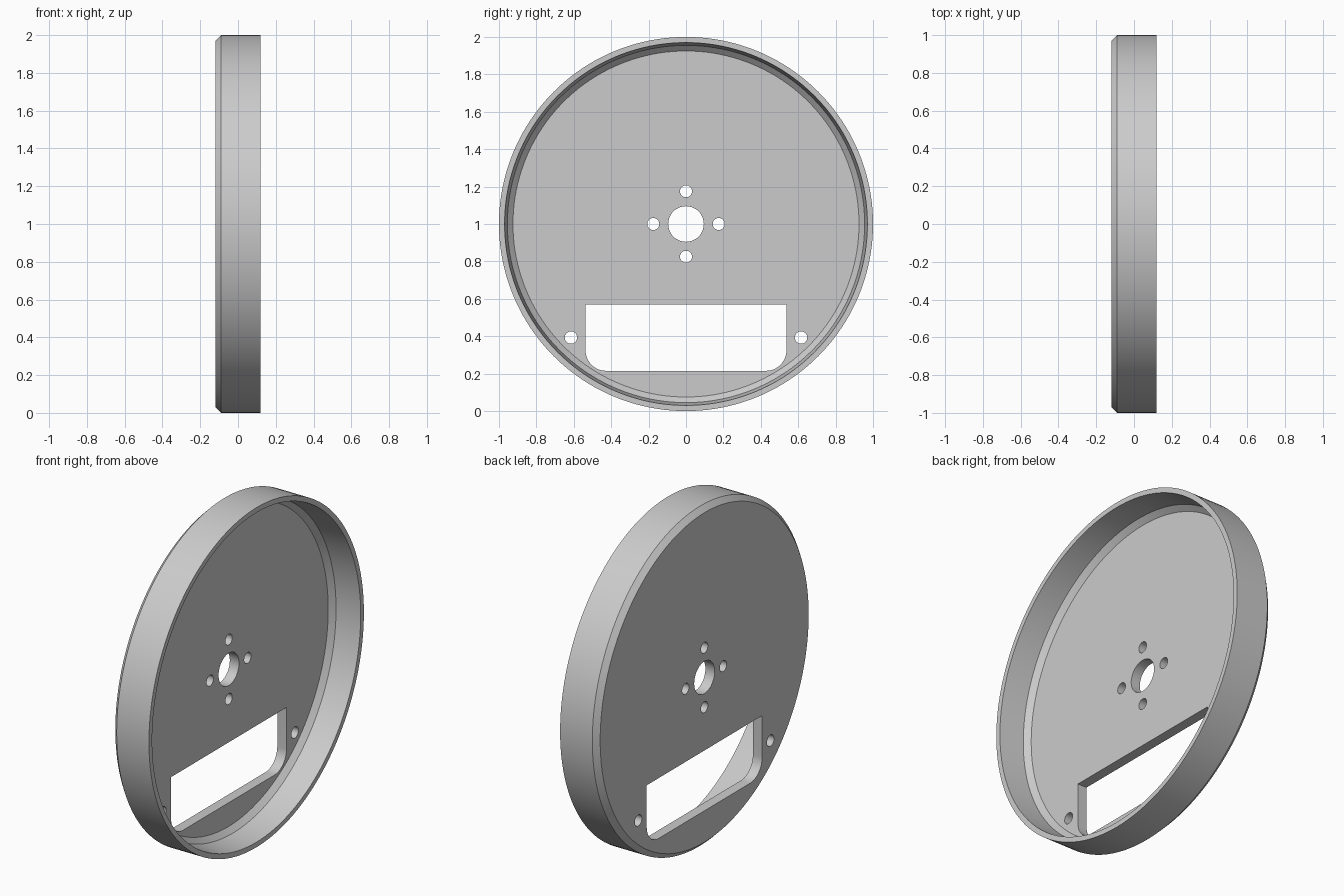
import bpy, bmesh, math

cube = bpy.data.objects.get("Cube")
if cube:
    bpy.data.objects.remove(cube, do_unlink=True)

grey = bpy.data.materials.new("light grey")
grey.use_nodes = True
colour = (0.6, 0.6, 0.6, 1)
grey.diffuse_color = colour
grey.node_tree.nodes["Principled BSDF"].inputs["Base Color"].default_value = colour

CENTRE_Z = 1.0
BACK, FLOOR, RIM = -0.12, -0.06, 0.12


def arc(y, z, r, start, end, steps):
    """Points along an arc, angles in degrees."""
    angles = [math.radians(start + (end - start) * i / steps) for i in range(steps + 1)]
    return [(y + r * math.cos(a), z + r * math.sin(a)) for a in angles]


def circle(y, z, r, sides):
    return arc(y, z, r, 0, 360, sides)[:-1]


def loft(bm, sections):
    """Skin (x, outline) sections and cap both ends."""
    rings = [[bm.verts.new((x, y, z)) for y, z in outline] for x, outline in sections]
    for a, b in zip(rings, rings[1:]):
        for i in range(len(a)):
            j = (i + 1) % len(a)
            bm.faces.new((a[i], a[j], b[j], b[i]))
    bm.faces.new(rings[0])
    bm.faces.new(rings[-1])


def finish(bm, name):
    bmesh.ops.recalc_face_normals(bm, faces=bm.faces)
    mesh = bpy.data.meshes.new(name)
    bm.to_mesh(mesh)
    bm.free()
    mesh.materials.append(grey)
    obj = bpy.data.objects.new(name, mesh)
    bpy.context.collection.objects.link(obj)
    return obj


# Shallow round cover: chamfered back, tapered inner wall, chamfered floor
profile = [(BACK, 0.97), (-0.09, 1.0), (RIM, 1.0), (RIM, 0.97), (-0.03, 0.955), (FLOOR, 0.925)]
bm = bmesh.new()
loft(bm, [(x, circle(0, CENTRE_Z, r, 160)) for x, r in profile])
cover = finish(bm, "round_cover")

# Cutters for the shaft hole, bolt holes, side holes and window
holes = [(0, CENTRE_Z, 0.095, 64)]
for k in range(4):
    a = k * math.pi / 2
    holes.append((0.175 * math.cos(a), CENTRE_Z + 0.175 * math.sin(a), 0.032, 32))
holes += [(side * 0.615, 0.393, 0.033, 32) for side in (-1, 1)]
outlines = [circle(*h) for h in holes]

W, TOP, BOTTOM, R = 0.537, 0.57, 0.215, 0.11
outlines.append([(W, TOP), (-W, TOP)]
                + arc(-W + R, BOTTOM + R, R, 180, 270, 12)
                + arc(W - R, BOTTOM + R, R, 270, 360, 12))

bm = bmesh.new()
for outline in outlines:
    loft(bm, [(BACK - 0.05, outline), (FLOOR + 0.05, outline)])
cutter = finish(bm, "opening_cutter")
cutter.hide_render = True

# Cut the openings and shade
cut = cover.modifiers.new("openings", 'BOOLEAN')
cut.operation = 'DIFFERENCE'
cut.solver = 'EXACT'
cut.object = cutter
bpy.ops.object.select_all(action='DESELECT')
cover.select_set(True)
bpy.context.view_layer.objects.active = cover
bpy.ops.object.modifier_apply(modifier=cut.name)
bpy.data.objects.remove(cutter, do_unlink=True)
bpy.ops.object.shade_smooth_by_angle(angle=math.radians(25))
